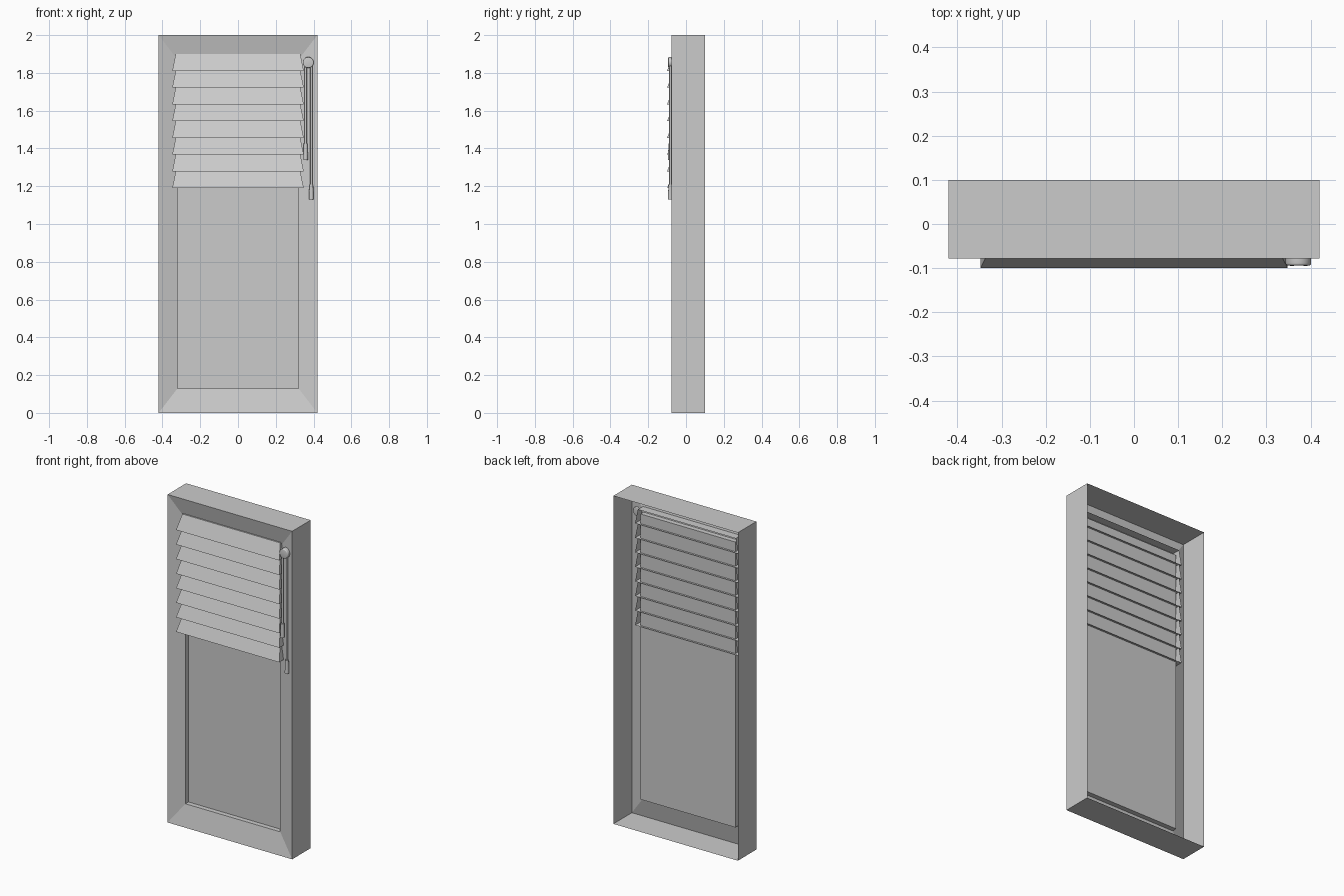
import bpy, bmesh, math
from mathutils import Matrix

cube = bpy.data.objects.get("Cube")
if cube:
    bpy.data.objects.remove(cube, do_unlink=True)

GREY = (0.6, 0.6, 0.6, 1.0)
mat = bpy.data.materials.new("plain_grey")
mat.use_nodes = True
mat.diffuse_color = GREY
mat.node_tree.nodes["Principled BSDF"].inputs["Base Color"].default_value = GREY


def finish(name, bm, smooth=False):
    mesh = bpy.data.meshes.new(name)
    bm.to_mesh(mesh)
    bm.free()
    mesh.materials.append(mat)
    obj = bpy.data.objects.new(name, mesh)
    bpy.context.collection.objects.link(obj)
    if smooth:
        bpy.ops.object.select_all(action="DESELECT")
        obj.select_set(True)
        bpy.context.view_layer.objects.active = obj
        bpy.ops.object.shade_smooth_by_angle(angle=math.radians(35))
    return obj


def skin(bm, rings, closed=True):
    """Join consecutive four-point rings with quads."""
    rows = [[bm.verts.new(p) for p in ring] for ring in rings]
    for a, b in zip(rows, rows[1:]):
        for i in range(4 if closed else 3):
            j = (i + 1) % 4
            bm.faces.new((a[i], a[j], b[j], b[i]))
    return rows


def upright(half, low, high, y):
    return [(-half, y, low), (half, y, low), (half, y, high), (-half, y, high)]


# Open-backed frame: outer walls, sloped trim and inner reveal
WIDTH, HEIGHT = 0.42, 2.0
PANE = (0.32, 0.13, 1.87)
bm = bmesh.new()
skin(bm, [upright(WIDTH, 0, HEIGHT, 0.1),
          upright(WIDTH, 0, HEIGHT, -0.078),
          upright(*PANE, -0.05),
          upright(*PANE, -0.02)])
bmesh.ops.recalc_face_normals(bm, faces=bm.faces)
finish("window_frame", bm)

# Pane
bm = bmesh.new()
bm.faces.new([bm.verts.new(p) for p in upright(*PANE, -0.02)])
finish("window_pane", bm)


# Blind: flared slats, open at the back, each closed by a flat underside
def open_ring(half, front, z, back=-0.007):
    return [(-half, back, z), (-half, front, z), (half, front, z), (half, back, z)]


TOP, BOTTOM, COUNT = 1.9, 1.19, 8
pitch = (TOP - BOTTOM) / COUNT
bm = bmesh.new()
for i in range(COUNT):
    z = BOTTOM + i * pitch
    lower, upper = skin(bm, [open_ring(0.348, -0.1, z),
                             open_ring(0.33, -0.065, z + pitch)], closed=False)
    bm.faces.new(lower[::-1])
    if i == COUNT - 1:
        bm.faces.new(upper)
finish("blind_slats", bm)


# Pulley and the two pull cords
def cylinder(name, radius, length, centre, axis="Z", top_radius=None, bevel=0.0):
    bm = bmesh.new()
    bmesh.ops.create_cone(bm, cap_ends=True, segments=24, radius1=radius,
                          radius2=radius if top_radius is None else top_radius,
                          depth=length)
    if bevel:
        rim = [e for e in bm.edges if abs(e.verts[0].co.z - e.verts[1].co.z) < 1e-5]
        bmesh.ops.bevel(bm, geom=rim, offset=bevel, segments=3, affect="EDGES",
                        profile=0.5)
    if axis == "Y":
        bm.transform(Matrix.Rotation(math.pi / 2, 4, "X"))
    bm.transform(Matrix.Translation(centre))
    return finish(name, bm, smooth=True)


PULLEY_Z, CORD_Y = 1.855, -0.083
cylinder("cord_pulley", 0.029, 0.034, (0.372, -0.077, PULLEY_Z), "Y", bevel=0.005)

for side, x, low, high in (("short", 0.358, 1.34, 1.425), ("long", 0.388, 1.13, 1.21)):
    cylinder(side + "_cord", 0.006, PULLEY_Z - high, (x, CORD_Y, (PULLEY_Z + high) / 2))
    cylinder(side + "_cord_weight", 0.0125, high - low, (x, CORD_Y, (low + high) / 2),
             top_radius=0.01)
